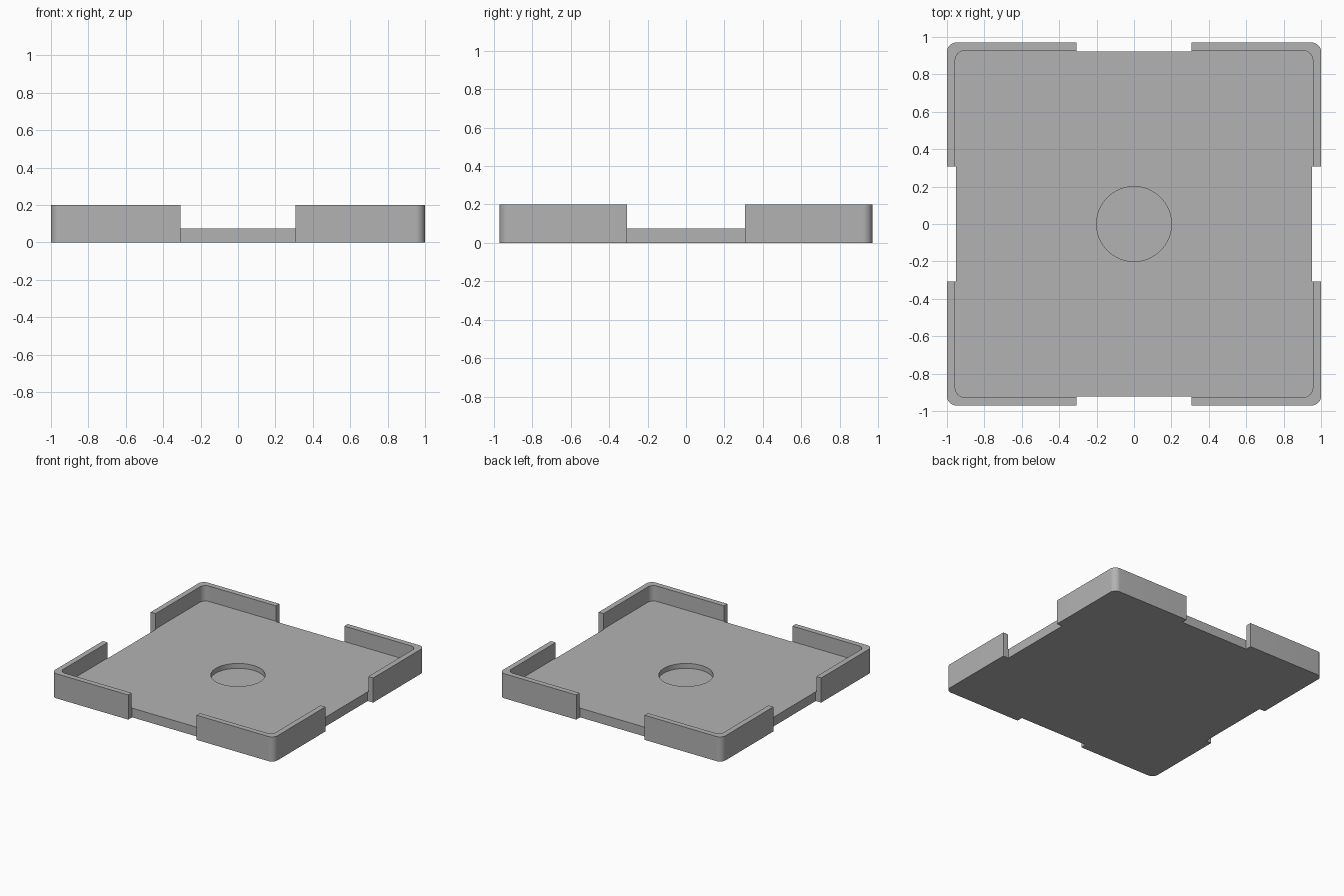
import bpy, bmesh, math

if "Cube" in bpy.data.objects:
    bpy.data.objects.remove(bpy.data.objects["Cube"])

grey = bpy.data.materials.new("plain grey")
grey.diffuse_color = (0.45, 0.45, 0.45, 1)
grey.use_nodes = True
grey.node_tree.nodes["Principled BSDF"].inputs["Base Color"].default_value = grey.diffuse_color


def rounded_outline(hx, hy, r, n=12):
    pts = []
    for i, (sx, sy) in enumerate([(1, 1), (-1, 1), (-1, -1), (1, -1)]):
        for k in range(n + 1):
            a = math.pi / 2 * (i + k / n)
            pts.append((sx * (hx - r) + r * math.cos(a), sy * (hy - r) + r * math.sin(a)))
    return pts


def box_outline(x0, x1, y0, y1):
    return [(x0, y0), (x1, y0), (x1, y1), (x0, y1)]


def prism(name, outline, z0, z1):
    bm = bmesh.new()
    face = bm.faces.new([bm.verts.new((x, y, z0)) for x, y in outline])
    top = bmesh.ops.extrude_face_region(bm, geom=[face])["geom"]
    for v in top:
        if isinstance(v, bmesh.types.BMVert):
            v.co.z = z1
    bmesh.ops.recalc_face_normals(bm, faces=bm.faces)
    mesh = bpy.data.meshes.new(name)
    bm.to_mesh(mesh)
    bm.free()
    mesh.materials.append(grey)
    ob = bpy.data.objects.new(name, mesh)
    bpy.context.collection.objects.link(ob)
    return ob


HX, HY, H, FLOOR = 1.0, 0.97, 0.2, 0.075
NX, NY, GAP = 0.951, 0.921, 0.307

# Solid rounded block
tray = prism("tray", rounded_outline(HX, HY, 0.05), 0, H)

# Cavity, round recess and the four side openings
circle = [(0.2 * math.cos(math.tau * k / 64), 0.2 * math.sin(math.tau * k / 64)) for k in range(64)]
cutters = [
    prism("cavity_cutter", rounded_outline(0.956, 0.926, 0.05), FLOOR, 0.4),
    prism("recess_cutter", circle, 0.035, 0.4),
]
for s in (-1, 1):
    cutters.append(prism("side_gap_cutter", box_outline(*sorted((s * NX, s * 1.2)), -GAP, GAP), -0.1, 0.5))
    cutters.append(prism("end_gap_cutter", box_outline(-GAP, GAP, *sorted((s * NY, s * 1.2))), -0.1, 0.5))

bpy.context.view_layer.objects.active = tray
tray.select_set(True)
for c in cutters:
    mod = tray.modifiers.new("cut", "BOOLEAN")
    mod.operation, mod.solver, mod.object = "DIFFERENCE", "EXACT", c
    bpy.ops.object.modifier_apply(modifier=mod.name)
    bpy.data.objects.remove(c)

# Smooth rounded corners, crisp edges
bpy.ops.object.shade_smooth_by_angle(angle=math.radians(30))
